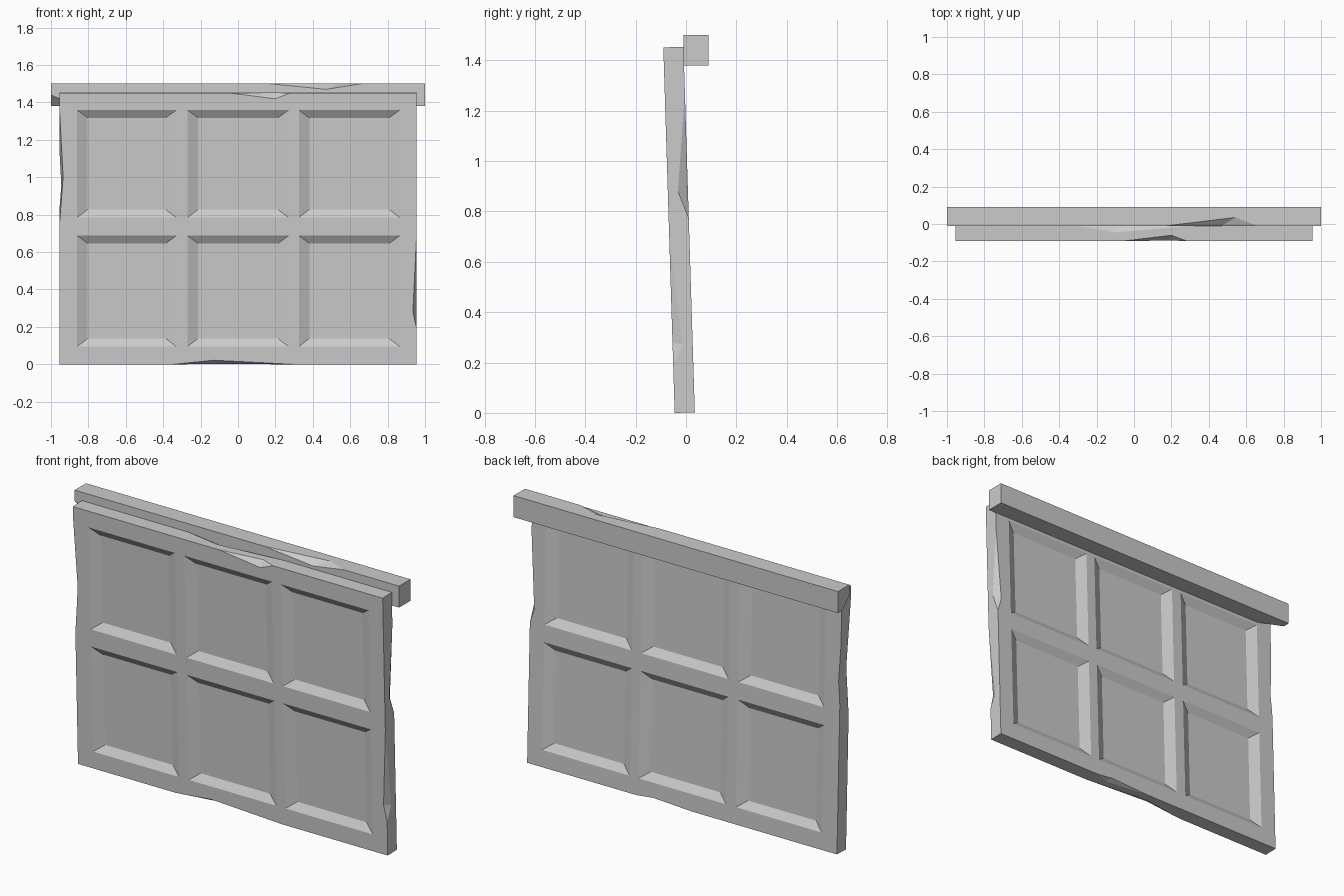
import bpy, bmesh, math
from mathutils import Vector, Matrix

if "Cube" in bpy.data.objects:
    bpy.data.objects.remove(bpy.data.objects["Cube"])


def hull(bm, pts):
    vs = [bm.verts.new(p) for p in pts]
    bmesh.ops.convex_hull(bm, input=vs)


def make(name, solids):
    bm = bmesh.new()
    for pts in solids:
        hull(bm, pts)
    bmesh.ops.recalc_face_normals(bm, faces=bm.faces)
    me = bpy.data.meshes.new(name)
    bm.to_mesh(me)
    bm.free()
    ob = bpy.data.objects.new(name, me)
    bpy.context.collection.objects.link(ob)
    return ob


def box(x0, x1, y0, y1, z0, z1):
    return [(x, y, z) for x in (x0, x1) for y in (y0, y1) for z in (z0, z1)]


def chip(a, b, p, q):
    # wedge missing from an edge: a-b along the edge, p and q on the two faces
    p, q = Vector(p), Vector(q)
    return [a, b, p + (p - q), q + (q - p)]


def cut(ob, name, solids):
    cutter = make(name, solids)
    cutter.hide_render = True
    cutter.hide_viewport = True
    cutter.parent = ob
    m = ob.modifiers.new(name, 'BOOLEAN')
    m.operation = 'DIFFERENCE'
    m.solver = 'EXACT'
    m.object = cutter


# panel slab, modelled upright
W, T, H = 0.955, 0.04, 1.452
panel = make("panel", [box(-W, W, -T, T, 0, H)])

# bevelled recesses on both faces
DEPTH, OUT = 0.027, 0.01
pockets = []
for x0, x1 in ((-0.86, -0.33), (-0.27, 0.27), (0.325, 0.865)):
    for z0, z1 in ((0.095, 0.688), (0.785, 1.36)):
        for s in (-1, 1):
            pts = []
            for d in (-OUT, DEPTH):
                ix, iz = 0.056 * d / DEPTH, 0.042 * d / DEPTH
                y = s * (T - d)
                pts += [(x, y, z) for x in (x0 + ix, x1 - ix) for z in (z0 + iz, z1 - iz)]
            pockets.append(pts)
cut(panel, "recess_cutter", pockets)

# worn chips along the panel edges
panel_chips = [
    chip((-W, -T, 0.74), (-W, -T, 1.38), (-0.935, -T, 1.0), (-0.946, 0.05, 0.95)),
    chip((W, -T, 0.19), (W, -T, 0.70), (0.935, -T, 0.28), (W, 0.0, 0.27)),
    chip((W, T, 0.77), (W, T, 1.27), (0.93, T, 0.85), (W, 0.0, 0.88)),
    chip((-0.35, -T, 0), (0.3, -T, 0), (-0.13, -T, 0.022), (-0.1, 0.0, 0)),
    chip((-0.06, T, 0), (0.28, T, 0), (0.18, T, 0.012), (0.2, 0.01, 0)),
    chip((-0.05, -T, H), (0.28, -T, H), (0.2, -T, 1.42), (0.2, -0.01, H)),
    chip((-0.3, T, H), (0.3, T, H), (-0.1, T, 1.43), (-0.1, 0.005, H)),
]
for i, c in enumerate(panel_chips):
    cut(panel, f"panel_chip_{i}", [c])

# lean the panel towards the front
panel.matrix_world = Matrix.Translation((0, -0.005, 0.001)) @ Matrix.Rotation(math.radians(1.78), 4, 'X')

# top beam with two chips
beam = make("top_beam", [box(-1, 1, -0.01, 0.09, 1.38, 1.5)])
cut(beam, "beam_chip_top", [chip((0.17, -0.01, 1.5), (0.66, -0.01, 1.5),
                                 (0.47, -0.01, 1.47), (0.54, 0.035, 1.5))])
cut(beam, "beam_chip_end", [chip((-1.2, -0.01, 1.38), (-0.86, -0.01, 1.38),
                                 (-1, -0.01, 1.44), (-1, 0.05, 1.38))])
